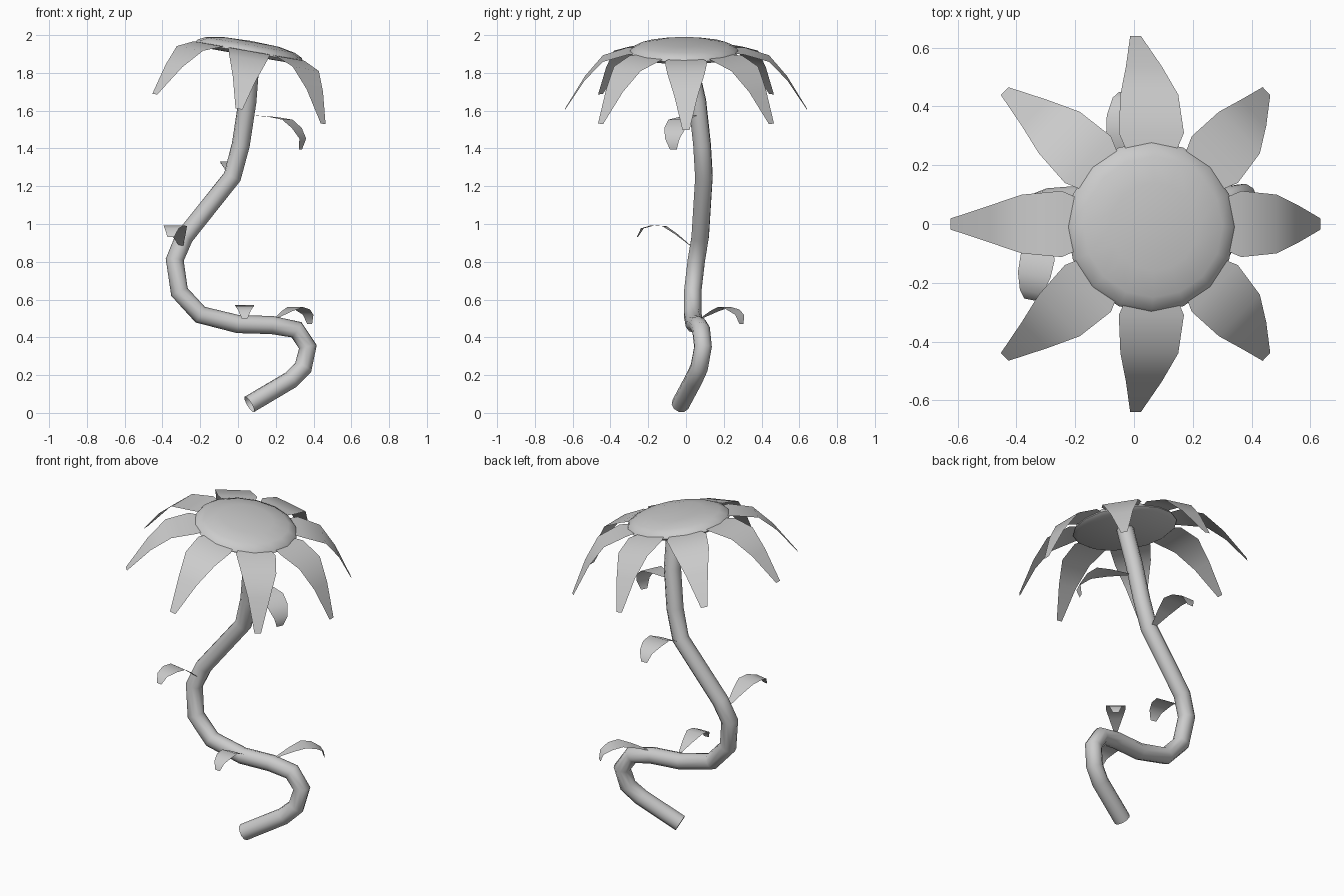
import bpy, bmesh, math
from mathutils import Vector, Matrix

if "Cube" in bpy.data.objects:
    bpy.data.objects.remove(bpy.data.objects["Cube"])


def make_object(name, bm, matrix=None, angle=60):
    mesh = bpy.data.meshes.new(name)
    bm.to_mesh(mesh)
    bm.free()
    if matrix is not None:
        mesh.transform(matrix)
    ob = bpy.data.objects.new(name, mesh)
    bpy.context.collection.objects.link(ob)
    smooth(ob, angle)
    return ob


def smooth(ob, angle):
    bpy.ops.object.select_all(action='DESELECT')
    ob.select_set(True)
    bpy.context.view_layer.objects.active = ob
    bpy.ops.object.shade_smooth_by_angle(angle=math.radians(angle))


def blade(name, rows, matrix):
    """Thin sheet along local +x: rows of (distance, height, width)."""
    bm = bmesh.new()
    pairs = [(bm.verts.new((d, -w / 2, h)), bm.verts.new((d, w / 2, h)))
             for d, h, w in rows]
    for (a, b), (c, d) in zip(pairs, pairs[1:]):
        bm.faces.new((a, c, d, b))
    return make_object(name, bm, matrix)


# Winding stem: open tube along a path
path = [(.06, -.03, .045), (.28, .04, .175), (.345, .07, .24), (.37, .09, .35),
        (.31, .08, .44), (.18, .065, .465), (0, .045, .47), (-.2, .035, .52),
        (-.31, .035, .64), (-.335, .055, .81), (-.285, .075, .93),
        (-.03, .095, 1.25), (.015, .085, 1.42), (.05, .06, 1.65), (.07, .0, 1.91)]
curve = bpy.data.curves.new("stem", 'CURVE')
curve.dimensions = '3D'
curve.bevel_depth = .048
curve.bevel_resolution = 3
spline = curve.splines.new('POLY')
spline.points.add(len(path) - 1)
for p, co in zip(spline.points, path):
    p.co = (*co, 1)
stem = bpy.data.objects.new("stem", curve)
bpy.context.collection.objects.link(stem)
stem.select_set(True)
bpy.context.view_layer.objects.active = stem
bpy.ops.object.convert(target='MESH')
smooth(bpy.context.view_layer.objects.active, 60)

# Tilted frame shared by the flower centre and petals
head = Matrix.Translation((.06, 0, 1.92)) @ Matrix.Rotation(math.radians(10), 4, 'Y')

# Flower centre: low dome, lathed
profile = [(0, .05), (.15, .045), (.24, .028), (.28, .008), (.292, -.012),
           (.27, -.028), (0, -.03)]
bm = bmesh.new()
verts = [bm.verts.new((r, 0, z)) for r, z in profile]
edges = [bm.edges.new(e) for e in zip(verts, verts[1:])]
bmesh.ops.spin(bm, geom=verts + edges, axis=(0, 0, 1), cent=(0, 0, 0),
               angle=math.tau, steps=16)
bmesh.ops.remove_doubles(bm, verts=bm.verts, dist=1e-4)
bmesh.ops.recalc_face_normals(bm, faces=bm.faces)
make_object("flower_centre", bm, Matrix.Translation((0, -.01, 0)) @ head)

# Eight drooping petals
petal = [(.2, .0, .13), (.31, -.005, .225), (.44, -.045, .2),
         (.535, -.15, .125), (.64, -.316, .037)]
for i in range(8):
    blade(f"petal_{i + 1}", petal, head @ Matrix.Rotation(i * math.tau / 8, 4, 'Z'))

# Leaves: base position, heading, pitch (degrees), scale
leaf = [(0, 0, .02), (.1, .055, .085), (.18, .09, .13), (.25, .083, .125),
        (.31, .055, .085), (.33, 0, .04)]
leaves = [((.08, .05, 1.575), -25, -33, 1.0),
          ((-.03, .12, 1.24), 90, 0, 1.0),
          ((-.3, .03, .88), -101, 10, .9),
          ((.035, .01, .5), -90, 0, .78),
          ((.2, .08, .5), 50, -6, .85)]
for i, (pos, heading, pitch, size) in enumerate(leaves):
    m = (Matrix.Translation(pos) @ Matrix.Rotation(math.radians(heading), 4, 'Z')
         @ Matrix.Rotation(math.radians(-pitch), 4, 'Y') @ Matrix.Scale(size, 4))
    blade(f"leaf_{i + 1}", leaf, m)
